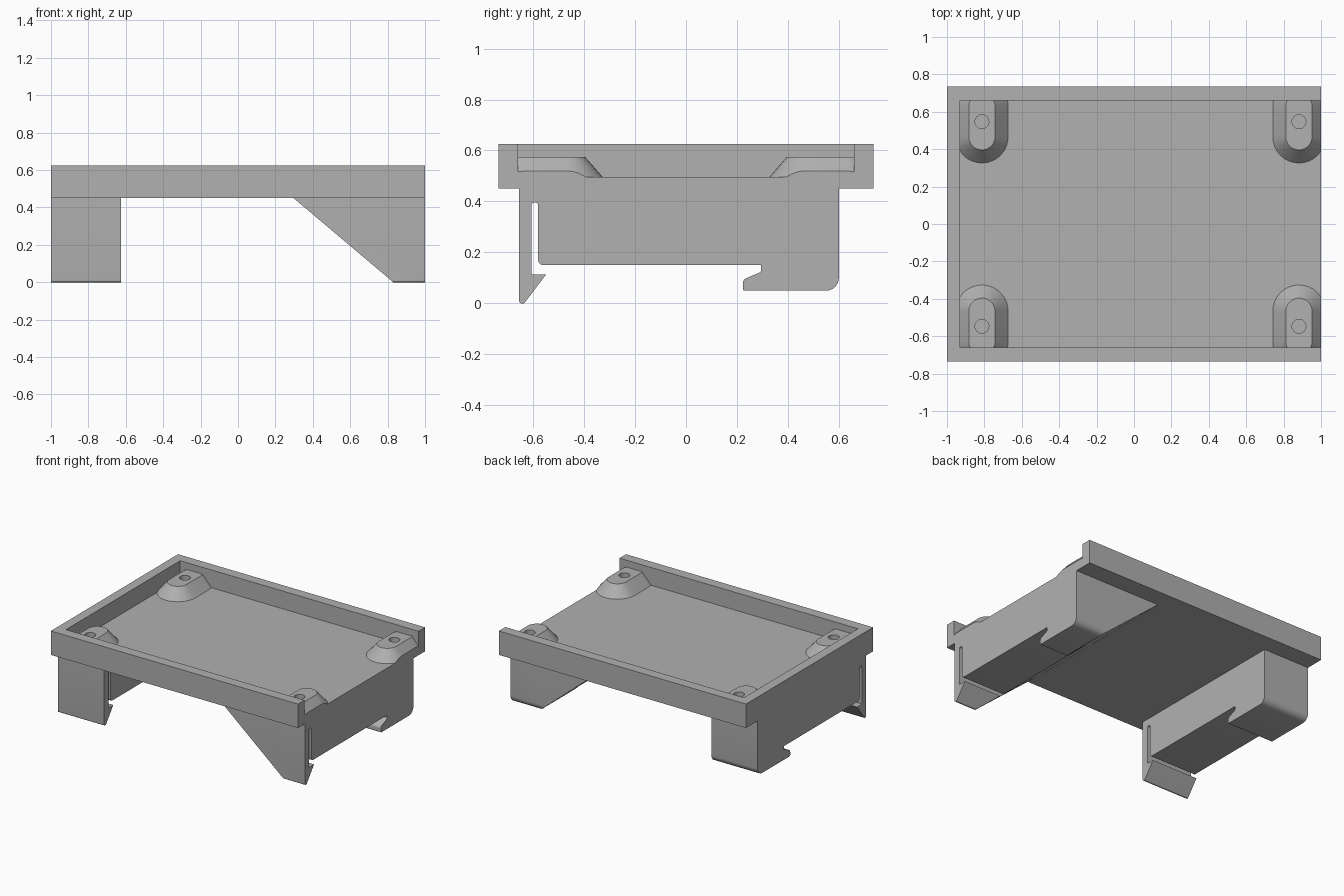
import bpy, bmesh, math
from mathutils import Vector

if "Cube" in bpy.data.objects:
    bpy.data.objects.remove(bpy.data.objects["Cube"], do_unlink=True)

grey = bpy.data.materials.new("plain_grey")
grey.use_nodes = True
colour = (0.44, 0.44, 0.44, 1)
grey.diffuse_color = colour
grey.node_tree.nodes["Principled BSDF"].inputs["Base Color"].default_value = colour


def finish(name, bm):
    """Turn a bmesh into a named, coloured object."""
    bmesh.ops.recalc_face_normals(bm, faces=bm.faces)
    mesh = bpy.data.meshes.new(name)
    bm.to_mesh(mesh)
    bm.free()
    mesh.materials.append(grey)
    obj = bpy.data.objects.new(name, mesh)
    bpy.context.collection.objects.link(obj)
    return obj


def loft(name, lower, upper):
    """Solid between two matching outlines."""
    bm = bmesh.new()
    a = [bm.verts.new(p) for p in lower]
    b = [bm.verts.new(p) for p in upper]
    bm.faces.new(a)
    bm.faces.new(b)
    for i in range(len(a)):
        j = (i + 1) % len(a)
        bm.faces.new((a[i], a[j], b[j], b[i]))
    return finish(name, bm)


def box(name, lo, hi):
    rect = [(lo[0], lo[1]), (hi[0], lo[1]), (hi[0], hi[1]), (lo[0], hi[1])]
    return loft(name, [(*p, lo[2]) for p in rect], [(*p, hi[2]) for p in rect])


def select(obj):
    bpy.ops.object.select_all(action='DESELECT')
    obj.select_set(True)
    bpy.context.view_layer.objects.active = obj


def combine(obj, tool, operation):
    mod = obj.modifiers.new("cut", 'BOOLEAN')
    mod.operation, mod.object, mod.solver = operation, tool, 'EXACT'
    select(obj)
    bpy.ops.object.modifier_apply(modifier=mod.name)
    bpy.data.objects.remove(tool, do_unlink=True)


def smooth(obj):
    select(obj)
    bpy.ops.object.shade_smooth_by_angle(angle=math.radians(25))


def fillet(corners, steps=6):
    """Round each (y, z, radius) corner of a closed outline."""
    out = []
    for i, (y, z, r) in enumerate(corners):
        p = Vector((y, z))
        if not r:
            out.append(p)
            continue
        u = (Vector(corners[i - 1][:2]) - p).normalized()
        v = (Vector(corners[(i + 1) % len(corners)][:2]) - p).normalized()
        half = u.angle(v) / 2
        centre = p + (u + v).normalized() * r / math.sin(half)
        start = p + u * r / math.tan(half) - centre
        end = p + v * r / math.tan(half) - centre
        for k in range(steps + 1):
            ray = start.lerp(end, k / steps)
            # Even angular steps along the arc
            sweep = start.angle(end)
            t = k / steps
            ray = (start * math.sin((1 - t) * sweep) + end * math.sin(t * sweep)) / math.sin(sweep)
            out.append(centre + ray)
    return out


# Open-ended tray
TOP, FLOOR, UNDER = 0.625, 0.495, 0.45
tray = box("tray", (-1, -0.735, UNDER), (1, 0.735, TOP))
combine(tray, box("tray_cutter", (-0.93, -0.66, FLOOR), (1.1, 0.66, 0.8)), 'DIFFERENCE')

# Rail clip section: spring latch at the front, fixed hook at the back
clip = fillet([
    (-0.655, UNDER, 0), (-0.655, 0, 0.01), (-0.635, 0, 0.006), (-0.549, 0.113, 0),
    (-0.607, 0.113, 0), (-0.607, 0.396, 0.012), (-0.58, 0.396, 0.012),
    (-0.58, 0.15, 0.02), (0.295, 0.15, 0), (0.295, 0.124, 0.008),
    (0.223, 0.093, 0.022), (0.223, 0.05, 0.008), (0.6, 0.05, 0.05), (0.6, UNDER, 0)])


def leg(name, inner_top, inner_bottom, outer):
    def inner(z):
        return inner_bottom + (inner_top - inner_bottom) * z / UNDER
    smooth(loft(name, [(inner(z), y, z) for y, z in clip],
                [(outer, y, z) for y, z in clip]))


leg("right_clip_leg", -0.625, -0.625, -1)
leg("left_clip_leg", 0.297, 0.83, 1)


def stadium(x, side, radius, z, steps=16):
    """Slot outline running along y."""
    points = []
    for centre, turn in ((0.63, 0), (0.466, math.pi)):
        for k in range(steps + 1):
            a = turn + math.pi * k / steps
            points.append((x + radius * math.cos(a), side * (centre + radius * math.sin(a)), z))
    return points


# Sloped screw bosses in the four corners
for x, x_name in ((-0.813, "right"), (0.882, "left")):
    for side, y_name in ((-1, "front"), (1, "back")):
        boss = loft(f"{y_name}_{x_name}_boss",
                    stadium(x, side, 0.14, FLOOR), stadium(x, side, 0.07, 0.575))
        combine(boss, box("boss_trim", (-0.95, -0.7, 0.4), (1, 0.7, 0.7)), 'INTERSECT')
        ring = [(x + 0.037 * math.cos(a), side * 0.547 + 0.037 * math.sin(a))
                for a in (math.tau * k / 24 for k in range(24))]
        combine(boss, loft("hole_cutter", [(*p, FLOOR + 0.005) for p in ring],
                           [(*p, 0.6) for p in ring]), 'DIFFERENCE')
        smooth(boss)
